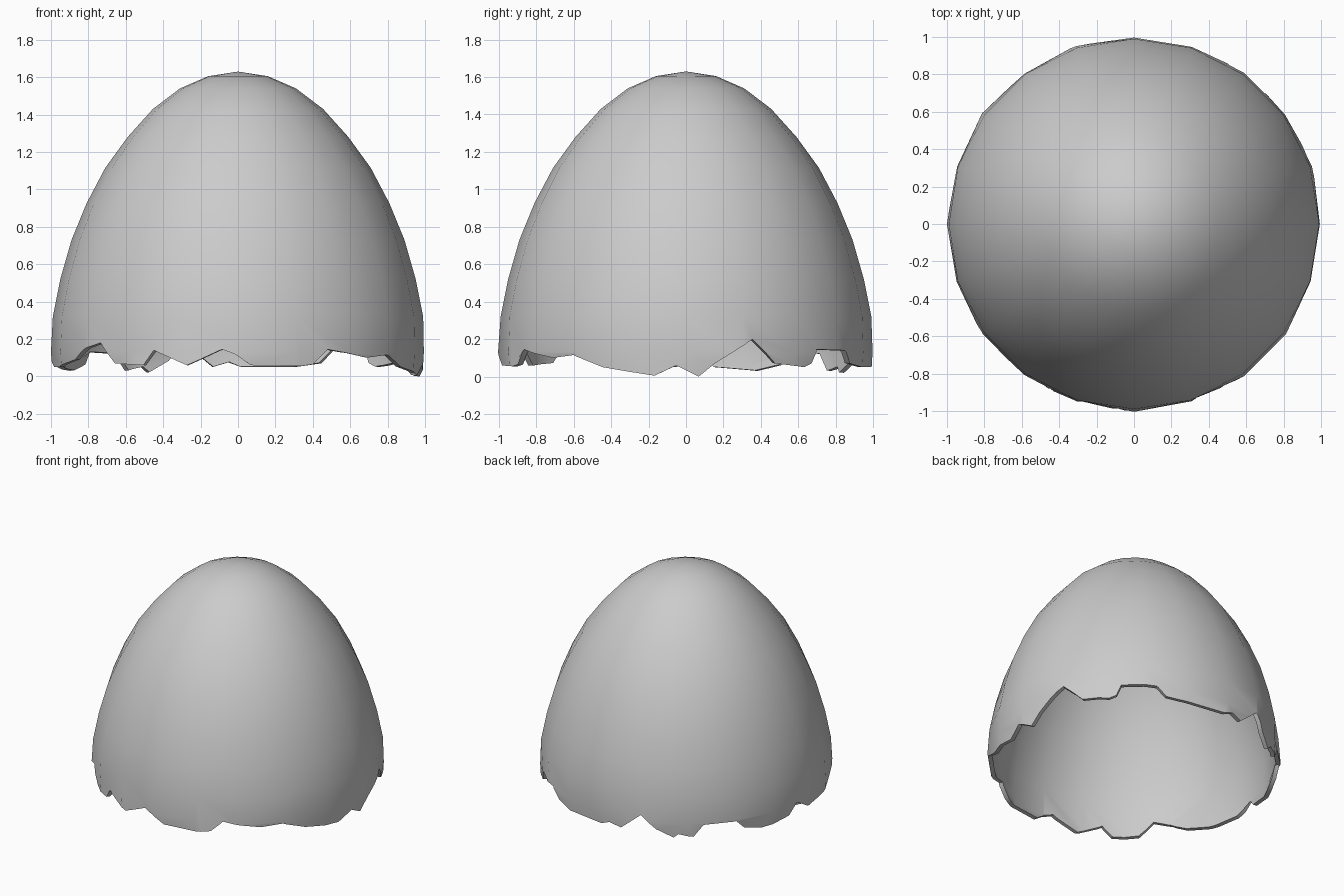
import bpy, bmesh, math

cube = bpy.data.objects.get("Cube")
if cube:
    bpy.data.objects.remove(cube)

SIDES = 20
STEP = 360 / SIDES
# Dome profile (radius, height) from just above the break up to the crown
PROFILE = [(.99, .32), (.95, .52), (.89, .73), (.81, .925), (.71, 1.115),
           (.59, 1.28), (.455, 1.43), (.31, 1.54), (.16, 1.605)]
CROWN = 1.63
# Broken edge: (angle in degrees, height)
RIM = [(4, 0), (9, .07), (21, .2), (26, .12), (29, .07), (40, .05), (43, .07),
       (45, .145), (59, .14), (63, .07), (72, .05), (89, .05), (93, .075),
       (98, .05), (107, .18), (113, .08), (120, .02), (122, .05), (128, .03),
       (132, .12), (145, .13), (149, .06), (157, .03), (171, .05), (175, .13),
       (183, .05), (194, .05), (208, .09), (215, .15), (222, .18), (228, .07),
       (239, .06), (243, .14), (254, .06), (258, .09), (265, .145), (269, .12),
       (274, .06), (290, .055), (294, .065), (299, .145), (314, .1), (323, .115),
       (333, .05), (350, .005), (357, .06), (364, 0)]


def rim_height(angle):
    if angle < RIM[0][0]:
        angle += 360
    for (a0, z0), (a1, z1) in zip(RIM, RIM[1:]):
        if a0 <= angle <= a1:
            return z0 + (z1 - z0) * (angle - a0) / (a1 - a0)


def place(bm, angle, radius, z):
    # Keep points on the straight sides of the polygonal cross-section
    half = math.radians(STEP / 2)
    r = radius * math.cos(half) / math.cos(math.radians(angle % STEP) - half)
    a = math.radians(angle)
    return bm.verts.new((r * math.cos(a), r * math.sin(a), z))


bm = bmesh.new()

# Dome rings and crown
rings = [[place(bm, i * STEP, r, z) for i in range(SIDES)] for r, z in PROFILE]
for low, high in zip(rings, rings[1:]):
    for i in range(SIDES):
        j = (i + 1) % SIDES
        bm.faces.new((low[i], low[j], high[j], high[i]))
top = bm.verts.new((0, 0, CROWN))
for i in range(SIDES):
    bm.faces.new((rings[-1][i], rings[-1][(i + 1) % SIDES], top))

# Jagged skirt, one many-sided panel per side
angles = sorted({i * STEP for i in range(SIDES)} | {a % 360 for a, z in RIM})
rim = {}
for a in angles:
    z = rim_height(a)
    rim[a] = place(bm, a, 1 - max(0, .1 - z) * .18, z)
for i in range(SIDES):
    start, end = i * STEP, (i + 1) * STEP
    edge = [rim[a] for a in angles if start <= a < end] + [rim[end % 360]]
    bm.faces.new(edge + [rings[0][(i + 1) % SIDES], rings[0][i]])

# Slight bulge around the widest level of the skirt
cut = bmesh.ops.bisect_plane(bm, geom=bm.verts[:] + bm.edges[:] + bm.faces[:],
                             plane_co=(0, 0, .13), plane_no=(0, 0, 1))
rim_verts = set(rim.values())
for v in cut["geom_cut"]:
    if isinstance(v, bmesh.types.BMVert) and v not in rim_verts:
        v.co.x *= 1.005
        v.co.y *= 1.005

bmesh.ops.recalc_face_normals(bm, faces=bm.faces[:])
mesh = bpy.data.meshes.new("eggshell")
bm.to_mesh(mesh)
bm.free()

shell = bpy.data.objects.new("eggshell", mesh)
bpy.context.collection.objects.link(shell)

grey = bpy.data.materials.new("shell_grey")
grey.use_nodes = True
colour = (.6, .6, .6, 1)
grey.diffuse_color = colour
grey.node_tree.nodes["Principled BSDF"].inputs["Base Color"].default_value = colour
mesh.materials.append(grey)

# Shell wall thickness, grown inward
wall = shell.modifiers.new("wall", 'SOLIDIFY')
wall.thickness = .03
wall.offset = -1
bpy.context.view_layer.objects.active = shell
shell.select_set(True)
bpy.ops.object.modifier_apply(modifier="wall")
bpy.ops.object.shade_smooth_by_angle(angle=math.radians(35))
